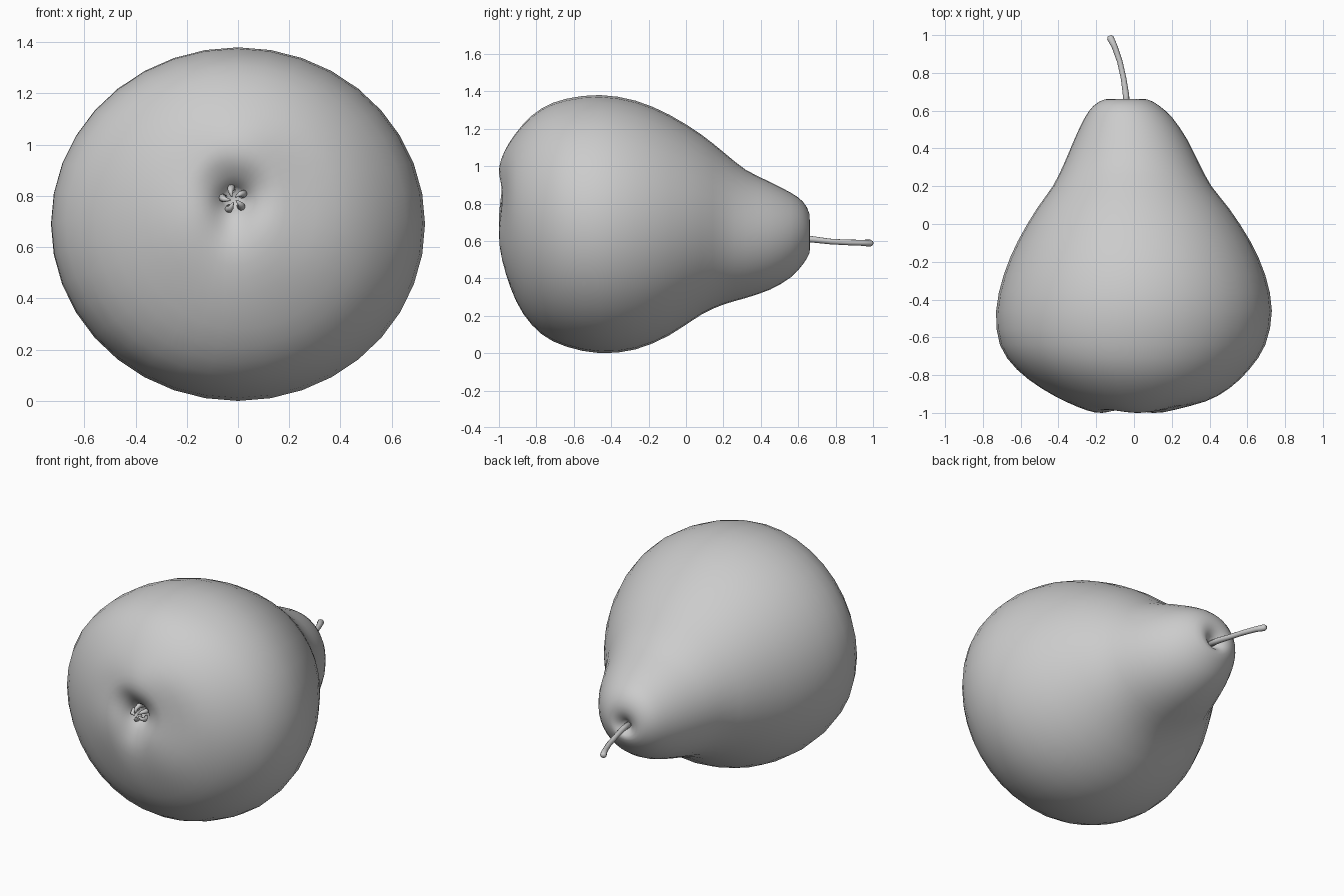
import bpy, bmesh, math
from mathutils import Vector

# Rings along the fruit: y, left x, right x, bottom z, top z
RINGS = [
    (-0.90, -0.05, 0.02, 0.755, 0.825),
    (-0.94, -0.08, 0.05, 0.725, 0.855),
    (-0.975, -0.12, 0.09, 0.66, 0.91),
    (-0.992, -0.18, 0.15, 0.58, 0.97),
    (-0.98, -0.25, 0.23, 0.47, 1.04),
    (-0.94, -0.36, 0.38, 0.35, 1.13),
    (-0.87, -0.49, 0.505, 0.21, 1.225),
    (-0.77, -0.62, 0.61, 0.10, 1.31),
    (-0.64, -0.71, 0.695, 0.035, 1.36),
    (-0.46, -0.73, 0.73, 0.0, 1.38),
    (-0.27, -0.69, 0.695, 0.02, 1.35),
    (-0.09, -0.615, 0.615, 0.095, 1.275),
    (0.08, -0.515, 0.505, 0.205, 1.17),
    (0.20, -0.43, 0.41, 0.26, 1.075),
    (0.32, -0.37, 0.345, 0.295, 0.98),
    (0.45, -0.315, 0.28, 0.34, 0.915),
    (0.56, -0.262, 0.205, 0.405, 0.858),
    (0.625, -0.215, 0.135, 0.475, 0.81),
    (0.66, -0.155, 0.07, 0.535, 0.745),
    (0.655, -0.10, 0.02, 0.565, 0.68),
    (0.62, -0.06, -0.02, 0.59, 0.63),
]
SIDES = 36


def spline(a, b, c, d, t):
    return 0.5 * (2 * b + (c - a) * t + (2 * a - 5 * b + 4 * c - d) * t * t
                  + (3 * b - a - 3 * c + d) * t ** 3)


def finish(name, bm):
    bmesh.ops.recalc_face_normals(bm, faces=bm.faces)
    mesh = bpy.data.meshes.new(name)
    bm.to_mesh(mesh)
    bm.free()
    for p in mesh.polygons:
        p.use_smooth = True
    ob = bpy.data.objects.new(name, mesh)
    bpy.context.collection.objects.link(ob)
    return ob


def skin(bm, loops):
    for lo, hi in zip(loops, loops[1:]):
        n = len(lo)
        for i in range(n):
            j = (i + 1) % n
            bm.faces.new((lo[i], lo[j], hi[j], hi[i]))
    bm.faces.new(loops[0])
    bm.faces.new(loops[-1])


def tube(bm, points, radii, sides=10):
    pts = [Vector(p) for p in points]
    loops = []
    for i, (p, r) in enumerate(zip(pts, radii)):
        d = (pts[min(i + 1, len(pts) - 1)] - pts[max(i - 1, 0)]).normalized()
        u = d.cross(Vector((0.2, 0.1, 1))).normalized()
        v = d.cross(u)
        loops.append([bm.verts.new(p + r * (u * math.cos(a) + v * math.sin(a)))
                      for a in (math.tau * k / sides for k in range(sides))])
    skin(bm, loops)


# Pear body, with hollows at both ends
bm = bmesh.new()
loops = []
last = len(RINGS) - 1
for i in range(last):
    four = [RINGS[max(0, min(last, i + k))] for k in (-1, 0, 1, 2)]
    for t in ((0, 0.5) if i < last - 1 else (0, 0.5, 1)):
        y, xl, xr, zb, zt = (spline(*col, t) for col in zip(*four))
        cx, cz, rx, rz = (xl + xr) / 2, (zb + zt) / 2, (xr - xl) / 2, (zt - zb) / 2
        ring = []
        for k in range(SIDES):
            a = math.tau * k / SIDES
            # soft pleats around the blossom end
            rim = max(0, 1 - abs(y + 0.985) / 0.06)
            dy = 0.009 * rim * math.sin(3 * a + 0.6)
            ring.append(bm.verts.new((cx + rx * math.cos(a), max(y + dy, -1.0),
                                      cz + rz * math.sin(a))))
        loops.append(ring)
skin(bm, loops)
finish("pear_body", bm)

# Bent stem with a slightly thicker end
bm = bmesh.new()
tube(bm, [(-0.04, 0.60, 0.615), (-0.042, 0.68, 0.608), (-0.055, 0.77, 0.597),
          (-0.075, 0.86, 0.592), (-0.103, 0.94, 0.59), (-0.125, 0.985, 0.588),
          (-0.13, 0.997, 0.588)],
     [0.018, 0.017, 0.015, 0.015, 0.016, 0.019, 0.012])
finish("stem", bm)

# Dried sepals curling out of the blossom hollow
bm = bmesh.new()
for k in range(5):
    a = math.tau * k / 5 + 0.4
    path = [(-0.018 + r * math.cos(a + w), y, 0.787 + r * math.sin(a + w))
            for r, y, w in ((0.035, -0.89, 0), (0.045, -0.925, 0.1),
                            (0.035, -0.955, 0.25), (0.012, -0.965, 0.5))]
    tube(bm, path, [0.012, 0.015, 0.011, 0.003], 8)
finish("sepals", bm)
